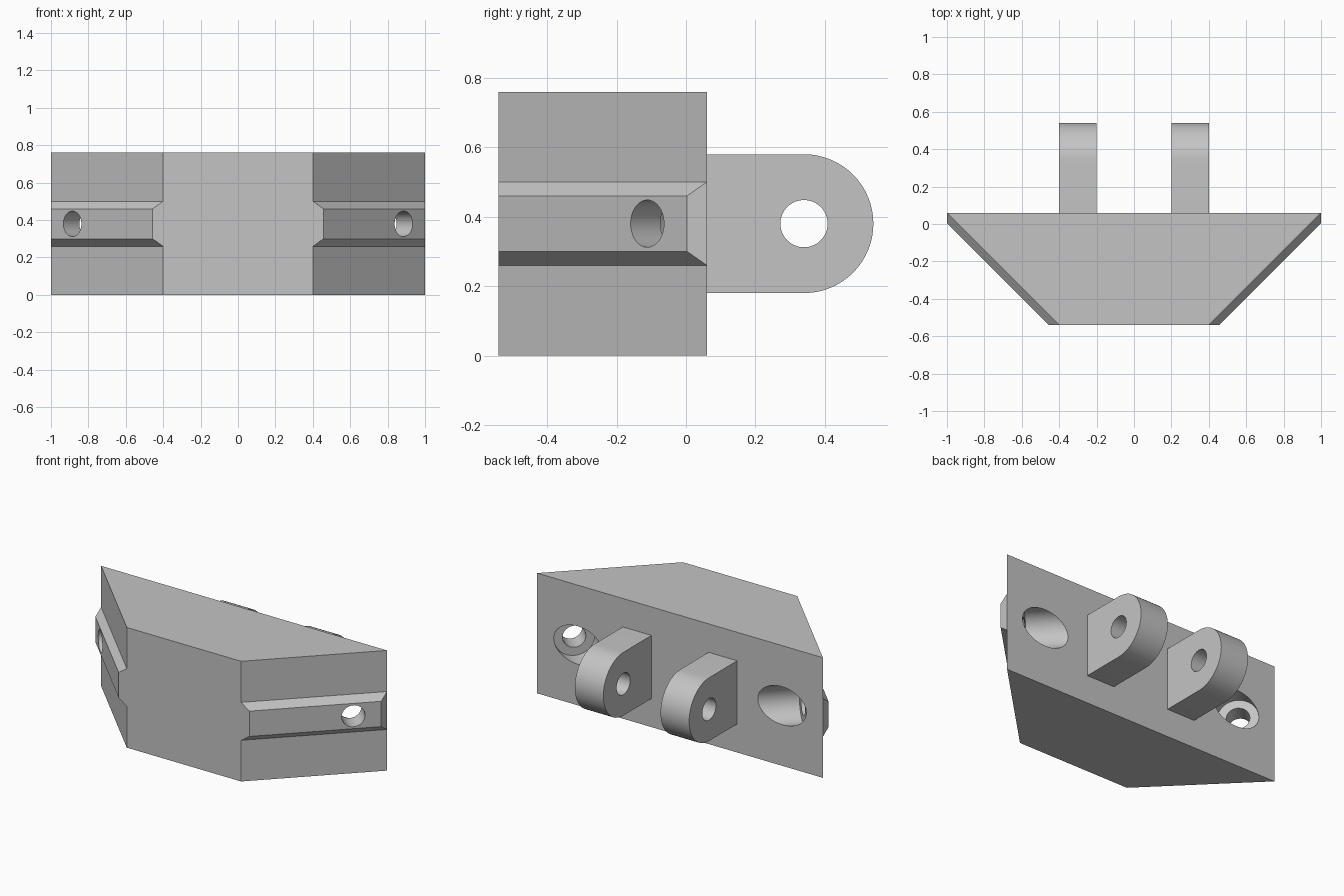
import bpy
import bmesh
from math import pi, sin, cos, radians
from mathutils import Vector

cube = bpy.data.objects.get("Cube")
if cube:
    bpy.data.objects.remove(cube, do_unlink=True)

grey = bpy.data.materials.new("plain grey")
grey.use_nodes = True
colour = (0.55, 0.55, 0.55, 1)
grey.diffuse_color = colour
grey.node_tree.nodes["Principled BSDF"].inputs["Base Color"].default_value = colour

HEIGHT, MID = 0.76, 0.38
FRONT, BACK = -0.54, 0.06
BORE = 0.068


def loft(name, start, end):
    """Solid between two matching loops of points."""
    bm = bmesh.new()
    a = [bm.verts.new(p) for p in start]
    b = [bm.verts.new(p) for p in end]
    bm.faces.new(a)
    bm.faces.new(b)
    for i in range(len(a)):
        j = (i + 1) % len(a)
        bm.faces.new((a[i], a[j], b[j], b[i]))
    bmesh.ops.recalc_face_normals(bm, faces=bm.faces)
    mesh = bpy.data.meshes.new(name)
    bm.to_mesh(mesh)
    bm.free()
    obj = bpy.data.objects.new(name, mesh)
    bpy.context.collection.objects.link(obj)
    mesh.materials.append(grey)
    return obj


def drill(obj, start, direction, radius, length):
    """Cut a round hole from a start point along a direction."""
    axis = Vector(direction).normalized()
    bpy.ops.mesh.primitive_cylinder_add(
        vertices=64, radius=radius, depth=length,
        location=Vector(start) + axis * length / 2,
        rotation=axis.to_track_quat("Z", "Y").to_euler())
    cutter = bpy.context.object
    cutter.hide_render = True
    cutter.data.materials.append(grey)
    mod = obj.modifiers.new("hole", "BOOLEAN")
    mod.operation, mod.solver, mod.object = "DIFFERENCE", "EXACT", cutter
    select(obj)
    bpy.ops.object.modifier_apply(modifier=mod.name)
    bpy.data.objects.remove(cutter, do_unlink=True)


def select(obj):
    bpy.ops.object.select_all(action="DESELECT")
    obj.select_set(True)
    bpy.context.view_layer.objects.active = obj


# Wedge-shaped block
plan = [(-1, BACK), (1, BACK), (0.4, FRONT), (-0.4, FRONT)]
body = loft("body", [(x, y, 0) for x, y in plan], [(x, y, HEIGHT) for x, y in plan])
parts = [body]

for side, label in ((1, "left"), (-1, "right")):
    # Bevelled rail along the slanted face
    def strip(back, front, half):
        return [(side * x, y, MID + dz)
                for (x, y), dz in ((back, -half), (back, half), (front, half), (front, -half))]

    rail = loft(label + "_rail",
                strip((1, BACK), (0.4, FRONT), 0.12),
                strip((1, 0.003), (0.457, FRONT), 0.08))

    # Screw hole square to the slanted face, with a wide counterbore behind
    inward = (-side, 1, 0)
    for part in (body, rail):
        drill(part, (side * 0.985, -0.211, MID), inward, BORE, 0.5)
    drill(body, (side * 0.8, -0.026, MID), inward, 0.12, 0.6)

    # Rounded hinge lug on the back
    root, centre, radius = BACK - 0.01, 0.34, 0.2
    profile = [(root, MID + radius), (root, MID - radius)]
    for i in range(33):
        a = -pi / 2 + pi * i / 32
        profile.append((centre + radius * cos(a), MID + radius * sin(a)))
    lug = loft(label + "_lug",
               [(side * 0.2, y, z) for y, z in profile],
               [(side * 0.4, y, z) for y, z in profile])
    drill(lug, (side * 0.1, centre, MID), (side, 0, 0), BORE, 0.4)
    parts += [rail, lug]

for part in parts:
    select(part)
    bpy.ops.object.shade_smooth_by_angle(angle=radians(30))
